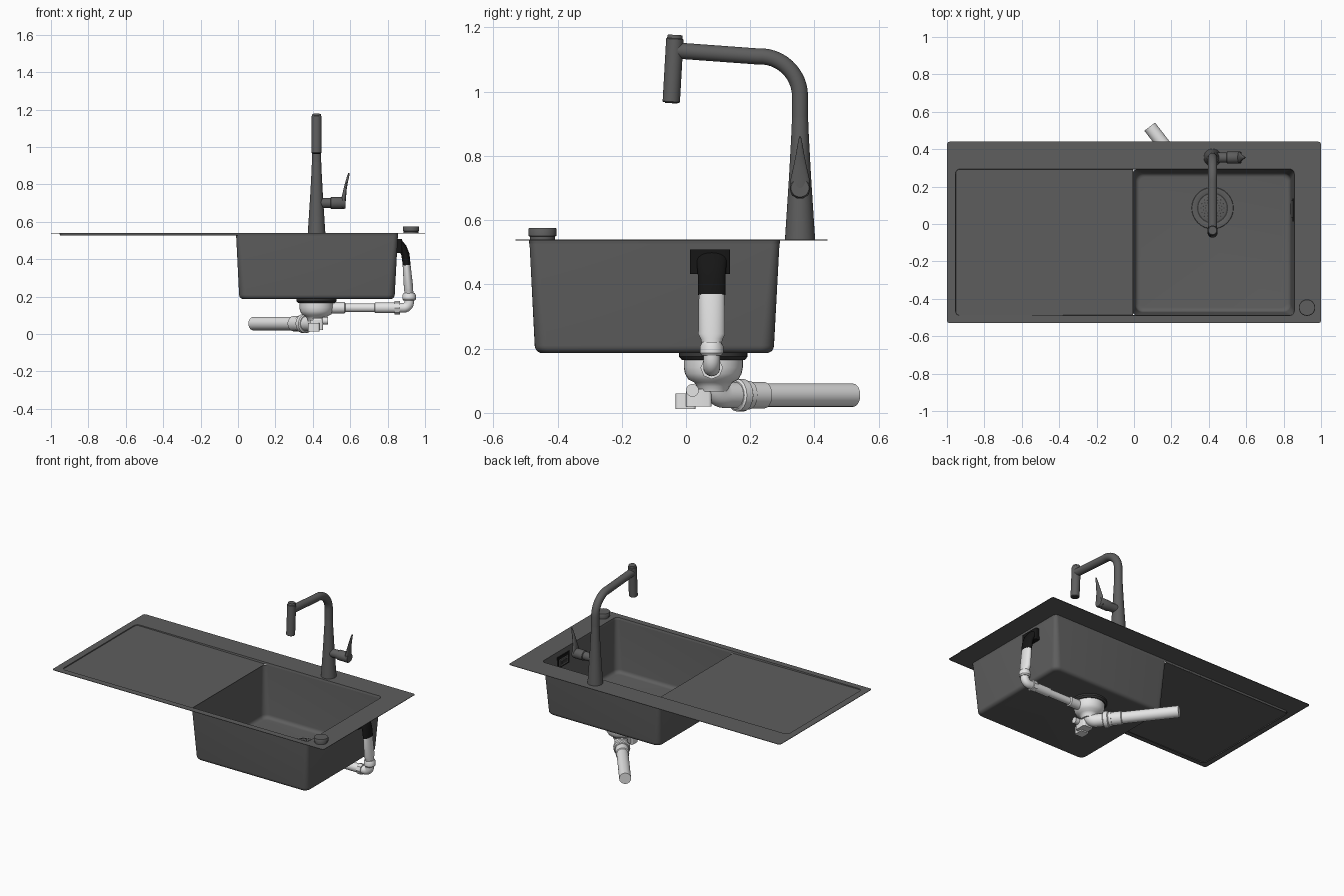
import bpy, bmesh, math
from mathutils import Vector

cube = bpy.data.objects.get("Cube")
if cube:
    bpy.data.objects.remove(cube, do_unlink=True)


def material(name, value):
    m = bpy.data.materials.new(name)
    m.use_nodes = True
    color = (value, value, value, 1)
    m.diffuse_color = color
    m.node_tree.nodes["Principled BSDF"].inputs["Base Color"].default_value = color
    return m


GREY = material("granite grey", 0.112)
WHITE = material("pipe white", 0.78)
BLACK = material("rubber black", 0.008)
DARK = material("seal dark grey", 0.04)


def finish(name, bm, mat):
    bmesh.ops.recalc_face_normals(bm, faces=bm.faces)
    mesh = bpy.data.meshes.new(name)
    bm.to_mesh(mesh)
    bm.free()
    mesh.materials.append(mat)
    obj = bpy.data.objects.new(name, mesh)
    bpy.context.collection.objects.link(obj)
    bpy.ops.object.select_all(action='DESELECT')
    obj.select_set(True)
    bpy.context.view_layer.objects.active = obj
    bpy.ops.object.shade_smooth_by_angle(angle=math.radians(35))


def loft(name, rings, mat, start=True, end=True):
    """Skin a stack of closed rings with equal point counts."""
    bm = bmesh.new()
    loops = [[bm.verts.new(p) for p in ring] for ring in rings]
    for a, b in zip(loops, loops[1:]):
        for i in range(len(a)):
            j = (i + 1) % len(a)
            bm.faces.new((a[i], a[j], b[j], b[i]))
    if start:
        bm.faces.new(loops[0])
    if end:
        bm.faces.new(loops[-1])
    finish(name, bm, mat)


def ring(center, axis, radius, ref, sides=32):
    ru, rv = radius if isinstance(radius, tuple) else (radius, radius)
    t = Vector(axis).normalized()
    u = Vector(ref).cross(t).normalized()
    v = t.cross(u)
    angles = [2 * math.pi * i / sides for i in range(sides)]
    return [Vector(center) + u * ru * math.cos(a) + v * rv * math.sin(a) for a in angles]


def lathe(name, origin, axis, profile, mat, sides=32):
    """Turned part: profile is (radius, distance along axis)."""
    o, t = Vector(origin), Vector(axis).normalized()
    loft(name, [ring(o + t * d, t, r, (0, 1, 0), sides) for r, d in profile], mat)


def sweep(name, path, radii, mat, ref=(0, 1, 0)):
    """Round or oval tube along a path, with one radius or one per point."""
    pts = [Vector(p) for p in path]
    if not isinstance(radii, list):
        radii = [radii] * len(pts)
    rings = []
    for i, p in enumerate(pts):
        tangent = pts[min(i + 1, len(pts) - 1)] - pts[max(i - 1, 0)]
        rings.append(ring(p, tangent, radii[i], ref))
    loft(name, rings, mat)


def rounded_rect(x0, x1, y0, y1, r, z, n=6):
    pts = []
    corners = [(x1 - r, y1 - r), (x0 + r, y1 - r), (x0 + r, y0 + r), (x1 - r, y0 + r)]
    for k, (cx, cy) in enumerate(corners):
        for i in range(n + 1):
            a = math.pi / 2 * (k + i / n)
            pts.append((cx + r * math.cos(a), cy + r * math.sin(a), z))
    return pts


def box(name, lo, hi, mat):
    x0, y0, z0 = lo
    x1, y1, z1 = hi
    r = min(x1 - x0, y1 - y0) * 0.15
    loft(name, [rounded_rect(x0, x1, y0, y1, r, z, 3) for z in (z0, z1)], mat)


# Sink sheet: rim with a shallow lip, draining board and bowl
loft("sink_rim", [
    rounded_rect(-1, 1, -0.53, 0.44, 0.015, 0.537),
    rounded_rect(-1, 1, -0.53, 0.44, 0.015, 0.54),
    rounded_rect(-0.955, 0.857, -0.49, 0.294, 0.025, 0.54),
    rounded_rect(-0.952, 0.855, -0.487, 0.291, 0.025, 0.527)], GREY, False, False)

bm = bmesh.new()
bm.faces.new([bm.verts.new(p) for p in (
    (-0.953, -0.488, 0.535), (-0.005, -0.488, 0.528),
    (-0.005, 0.292, 0.528), (-0.953, 0.292, 0.535))])
finish("draining_board", bm, GREY)

bowl_rings = [rounded_rect(-0.01, 0.855, -0.487, 0.291, 0.025, 0.527)]
wall = (0.006, 0.838, -0.471, 0.274)
for i in range(6):
    a = math.pi / 2 * i / 5
    inset, z = 0.024 * (1 - math.cos(a)), 0.21 - 0.024 * math.sin(a)
    bowl_rings.append(rounded_rect(wall[0] + inset, wall[1] - inset, wall[2] + inset,
                                   wall[3] - inset, 0.04 - inset * 0.5, z))
loft("bowl", bowl_rings, GREY, start=False)

# Overflow cover on the inner wall
box("overflow_cover", (0.839, 0.035, 0.445), (0.848, 0.125, 0.49), GREY)
box("overflow_slot", (0.837, 0.05, 0.457), (0.841, 0.11, 0.478), DARK)

# Control knob on the rim
lathe("control_knob", (0.925, -0.447, 0.54), (0, 0, 1),
      [(0.039, 0), (0.039, 0.009), (0.044, 0.011), (0.044, 0.032), (0.042, 0.035)], GREY)

# Strainer in the bowl floor
DX, DY = 0.42, 0.085
lathe("strainer_ring", (DX, DY, 0.186), (0, 0, 1),
      [(0.112, 0), (0.11, 0.003), (0.085, 0.005), (0.078, 0.001)], GREY)
lathe("strainer_gap", (DX, DY, 0.186), (0, 0, 1), [(0.083, 0), (0.083, 0.0055)], DARK)
lathe("strainer_basket", (DX, DY, 0.186), (0, 0, 1),
      [(0.076, 0), (0.076, 0.008), (0.07, 0.01), (0.02, 0.008)], GREY)
for row, radius in enumerate((0.038, 0.05, 0.062)):
    for k in range(16):
        a = 2 * math.pi * (k + row / 2) / 16
        lathe("strainer_hole", (DX + radius * math.cos(a), DY + radius * math.sin(a), 0.19),
              (0, 0, 1), [(0.0035, 0), (0.0035, 0.0065)], DARK, 8)
lathe("strainer_lift_knob", (DX, DY, 0.194), (0, 0, 1), [(0.016, 0), (0.018, 0.01), (0.014, 0.013)], GREY)

# Faucet body and bent spout
FX, FY = 0.42, 0.355
lathe("faucet_body", (FX, FY, 0.54), (0, 0, 1),
      [(0.047, 0), (0.045, 0.03), (0.034, 0.2), (0.027, 0.33), (0.025, 0.38)], GREY)
spout = [(FX, FY, 0.9)]
for i in range(13):
    a = math.radians(94) * i / 12
    spout.append((FX, 0.23 + 0.125 * math.cos(a), 0.985 + 0.125 * math.sin(a)))
spout.append((FX, -0.03, 1.128))
sweep("spout", spout, 0.025, GREY, ref=(1, 0, 0))

# Pull-out spray head
lathe("spray_head", (FX, -0.046, 0.966), (0, 0.057, 1),
      [(0.024, 0), (0.027, 0.003), (0.027, 0.198), (0.024, 0.2), (0.024, 0.205),
       (0.022, 0.211)], GREY)
lathe("spray_nozzle", (FX, -0.046, 0.964), (0, 0.057, 1), [(0.02, 0), (0.02, 0.004)], DARK)

# Side valve and lever
lathe("lever_stub", (FX, FY, 0.7), (1, 0, 0),
      [(0.027, 0), (0.027, 0.075), (0.032, 0.078), (0.032, 0.148), (0.028, 0.155)], GREY)
sweep("lever", [(0.561, FY, 0.668), (0.561, FY, 0.678), (0.562, FY, 0.7), (0.566, FY, 0.73),
                (0.571, FY, 0.765), (0.579, FY, 0.805), (0.588, FY, 0.84), (0.594, FY, 0.86)],
      [(0.009, 0.01), (0.012, 0.026), (0.013, 0.032), (0.012, 0.029),
       (0.009, 0.021), (0.007, 0.013), (0.006, 0.007), (0.004, 0.003)], GREY)

# Waste fitting under the bowl
lathe("waste_seal", (DX, DY, 0.187), (0, 0, -1), [(0.107, 0), (0.107, 0.012), (0.098, 0.022)], DARK)
lathe("waste_cup", (DX, DY, 0.167), (0, 0, -1),
      [(0.092, 0), (0.092, 0.025), (0.088, 0.045), (0.078, 0.063), (0.06, 0.072),
       (0.05, 0.085), (0.045, 0.1)], WHITE)

# Outlet elbow and drain pipe
out = Vector((-0.61, 0.79, 0)).normalized()
elbow = []
for i in range(9):
    a = math.pi / 2 * i / 8
    elbow.append(Vector((DX, DY, 0.1 - 0.045 * math.sin(a))) + out * 0.045 * (1 - math.cos(a)))
elbow.append(Vector((DX, DY, 0.055)) + out * 0.12)
sweep("outlet_elbow", elbow, 0.04, WHITE, ref=(out.y, -out.x, 0))
lathe("drain_pipe", (DX, DY, 0.055), out,
      [(0.041, 0.1), (0.041, 0.2), (0.036, 0.204), (0.036, 0.55)], WHITE)
lathe("drain_nut", (DX, DY, 0.055), out,
      [(0.044, 0.088), (0.051, 0.093), (0.051, 0.118), (0.045, 0.123), (0.045, 0.14)], WHITE, 16)

# Appliance connector beside the elbow
box("connector_block", (0.375, -0.032, 0.012), (0.435, 0.03, 0.06), WHITE)
box("connector_neck", (0.385, 0.0, 0.02), (0.455, 0.08, 0.075), WHITE)
lathe("connector_stub", (0.4, 0.02, 0.07), (1, 0, 0),
      [(0.016, 0), (0.016, 0.05), (0.02, 0.052), (0.02, 0.082)], WHITE, 16)

# Overflow pipe: horizontal run, elbow, riser
OY = 0.08
lathe("overflow_run", (0.48, OY, 0.14), (1, 0, 0),
      [(0.03, 0), (0.03, 0.09), (0.023, 0.095), (0.023, 0.25), (0.028, 0.252),
       (0.028, 0.365)], WHITE)
lathe("overflow_nut", (0.838, OY, 0.14), (1, 0, 0), [(0.035, 0), (0.035, 0.028)], WHITE, 8)
bend = [(0.855, OY, 0.14)]
for i in range(7):
    a = math.pi / 2 * i / 6
    bend.append((0.885 + 0.03 * math.sin(a), OY, 0.17 - 0.03 * math.cos(a)))
bend.append((0.915, OY, 0.2))
sweep("overflow_elbow", bend, 0.026, WHITE)
lathe("riser_nut", (0.915, OY, 0.178), (0, 0, 1),
      [(0.03, 0), (0.036, 0.008), (0.036, 0.03), (0.03, 0.042)], WHITE, 16)
sweep("overflow_riser", [(0.914, OY, 0.21), (0.913, OY, 0.23), (0.912, OY, 0.245), (0.901, OY, 0.375)],
      [(0.024, 0.03), (0.024, 0.034), (0.025, 0.042), (0.021, 0.04)], WHITE)

# Black overflow hose end and wall flange
sweep("overflow_hose", [(0.902, OY, 0.368), (0.895, OY, 0.425), (0.88, OY, 0.462), (0.862, OY, 0.49)],
      [(0.021, 0.043), (0.022, 0.043), (0.022, 0.046), (0.018, 0.05)], BLACK)
box("overflow_flange", (0.847, 0.012, 0.432), (0.878, 0.137, 0.508), BLACK)
